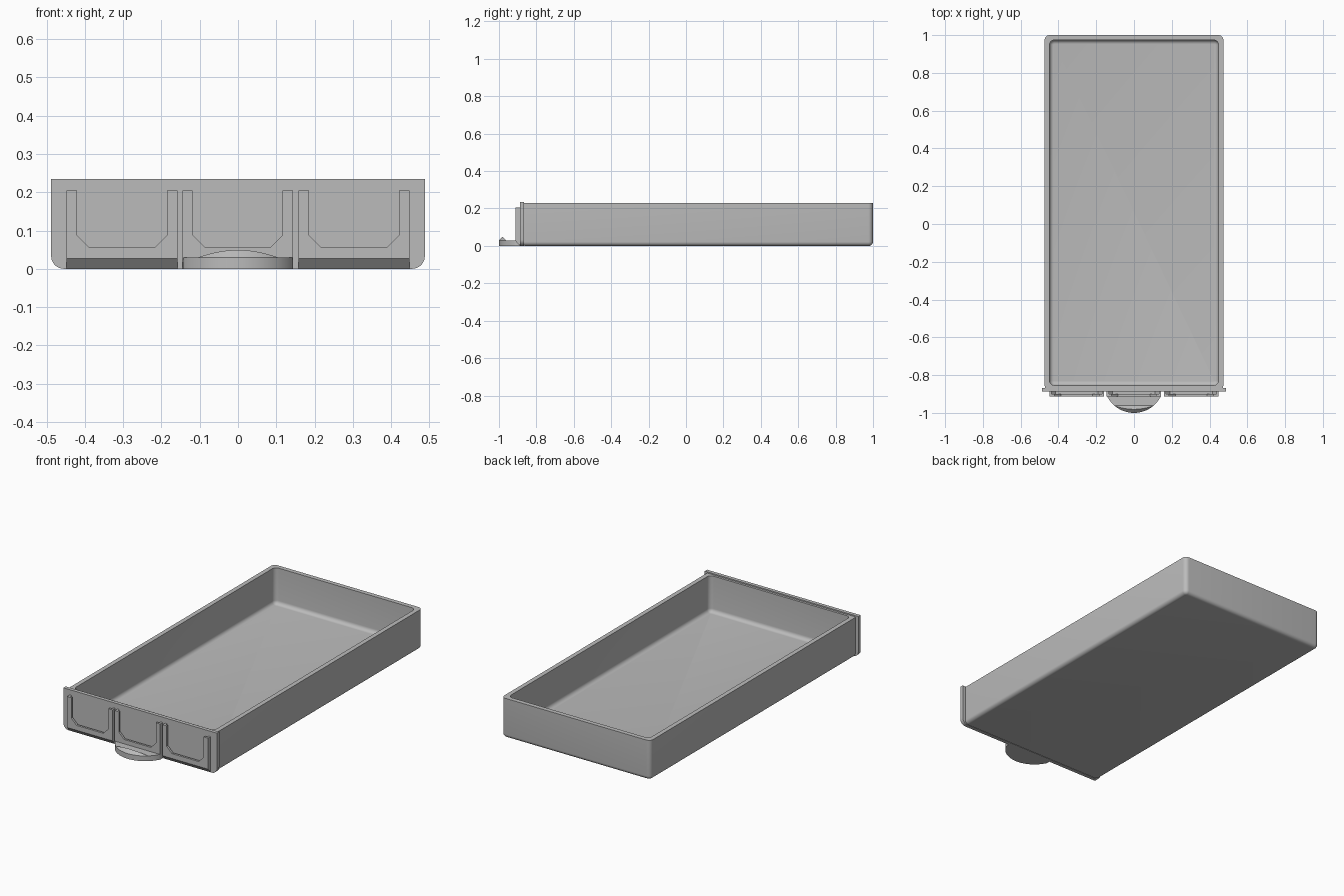
import bpy, bmesh, math

cube = bpy.data.objects.get("Cube")
if cube:
    bpy.data.objects.remove(cube, do_unlink=True)

grey = bpy.data.materials.new("plain grey")
grey.use_nodes = True
colour = (0.5, 0.5, 0.5, 1)
grey.diffuse_color = colour
grey.node_tree.nodes["Principled BSDF"].inputs["Base Color"].default_value = colour


def finish(name, bm, smooth=True):
    bmesh.ops.recalc_face_normals(bm, faces=bm.faces)
    mesh = bpy.data.meshes.new(name)
    bm.to_mesh(mesh)
    bm.free()
    mesh.materials.append(grey)
    ob = bpy.data.objects.new(name, mesh)
    bpy.context.collection.objects.link(ob)
    if smooth:
        bpy.ops.object.select_all(action="DESELECT")
        ob.select_set(True)
        bpy.context.view_layer.objects.active = ob
        bpy.ops.object.shade_smooth_by_angle(angle=math.radians(35))
    return ob


def loft(bm, rings):
    """Skin a list of equal-length point rings and cap both ends."""
    rows = [[bm.verts.new(p) for p in ring] for ring in rings]
    for a, b in zip(rows, rows[1:]):
        n = len(a)
        for i in range(n):
            j = (i + 1) % n
            bm.faces.new((a[i], a[j], b[j], b[i]))
    bm.faces.new(rows[0])
    bm.faces.new(rows[-1])


def arc(cx, cy, r, start, end, steps):
    angles = [math.radians(start + (end - start) * i / steps) for i in range(steps + 1)]
    return [(cx + r * math.cos(a), cy + r * math.sin(a)) for a in angles]


# Tray: rounded rectangles lofted up the outside, over the rim, down the inside
HALF_X, BACK, FRONT = 0.473, 1.0, -0.88
HEIGHT, WALL, FLOOR, FILLET = 0.228, 0.026, 0.02, 0.022


def tray_ring(inset, z, r):
    x, y0, y1 = HALF_X - inset - r, FRONT + inset + r, BACK - inset - r
    corners = ((x, y1, 0), (-x, y1, 90), (-x, y0, 180), (x, y0, 270))
    return [(px, py, z) for cx, cy, a in corners
            for px, py in arc(cx, cy, r, a, a + 90, 6)]


steps = [math.radians(15 * i) for i in range(7)]
outside = [tray_ring(FILLET * (1 - math.sin(a)), FILLET * (1 - math.cos(a)),
                     0.003 + FILLET * math.sin(a)) for a in steps]
inside = [tray_ring(WALL + FILLET * (1 - math.cos(a)),
                    FLOOR + FILLET * (1 - math.sin(a)),
                    0.003 + FILLET * math.cos(a)) for a in steps]
rim = [tray_ring(0, HEIGHT, 0.025), tray_ring(WALL, HEIGHT, 0.025)]
bm = bmesh.new()
loft(bm, outside + rim + inside)
finish("tray", bm)

# Front panel with rounded lower corners
PW, PH, PR = 0.488, 0.235, 0.033
PANEL_FRONT, PANEL_BACK = -0.888, -0.867
outline = ([(PW, PH), (-PW, PH)] + arc(-PW + PR, PR, PR, 180, 270, 8)
           + arc(PW - PR, PR, PR, 270, 360, 8))
bm = bmesh.new()
loft(bm, [[(x, y, z) for x, z in outline] for y in (PANEL_FRONT, PANEL_BACK)])
finish("front_panel", bm)

# Label holders: chamfered U-shaped lip on a narrower spacer, sloped underneath
LIP_FRONT, LIP_BACK, HOLDER_W, HOLDER_H = -0.912, -0.9, 0.1445, 0.205


def u_ring(cx, y, arm, floor, chamfer):
    w, i = HOLDER_W, HOLDER_W - arm
    low = 0.027 * (PANEL_FRONT - y) / (PANEL_FRONT - LIP_FRONT)
    half = [(w, low), (w, HOLDER_H), (i, HOLDER_H),
            (i, floor + chamfer), (i - chamfer, floor)]
    pts = half + [(-x, z) for x, z in reversed(half)]
    return [(cx + x, y, z) for x, z in pts]


for side, cx in (("right", -0.303), ("middle", -0.001), ("left", 0.303)):
    bm = bmesh.new()
    loft(bm, [u_ring(cx, y, 0.027, 0.055, 0.033) for y in (LIP_FRONT, LIP_BACK)])
    loft(bm, [u_ring(cx, y, 0.012, 0.035, 0.02) for y in (LIP_BACK, PANEL_FRONT)])
    finish(side + "_label_holder", bm, smooth=False)

# Pull: flat half-round tab
R, CY, TOP = 0.1586, -0.8414, 0.03
spread = math.degrees(math.asin(0.1435 / R))
edge = arc(0, CY, R, 270 - spread, 270 + spread, 32)
tab = edge + [(0.1435, PANEL_FRONT), (-0.1435, PANEL_FRONT)]
bm = bmesh.new()
loft(bm, [[(x, y, z) for x, y in tab] for z in (0, TOP)])
finish("pull_tab", bm)

# Finger ridge: sloping cone in front meeting a flat slope behind
CHORD = -0.962
limit = math.acos((CY - CHORD) / R)
N = 28
bm = bmesh.new()
base, crest = [], []
for i in range(N + 1):
    t = limit * (2 * i / N - 1)
    r = (R + CY - CHORD) / (1 + math.cos(t))
    base.append(bm.verts.new((R * math.sin(t), CY - R * math.cos(t), TOP)))
    if 0 < i < N:
        crest.append(bm.verts.new((r * math.sin(t), CY - r * math.cos(t), TOP + R - r)))
    else:
        crest.append(base[-1])
for i in range(N):
    quad = [base[i], base[i + 1], crest[i + 1], crest[i]]
    bm.faces.new(list(dict.fromkeys(quad)))
bm.faces.new(crest)
bm.faces.new(base)
finish("finger_ridge", bm)
